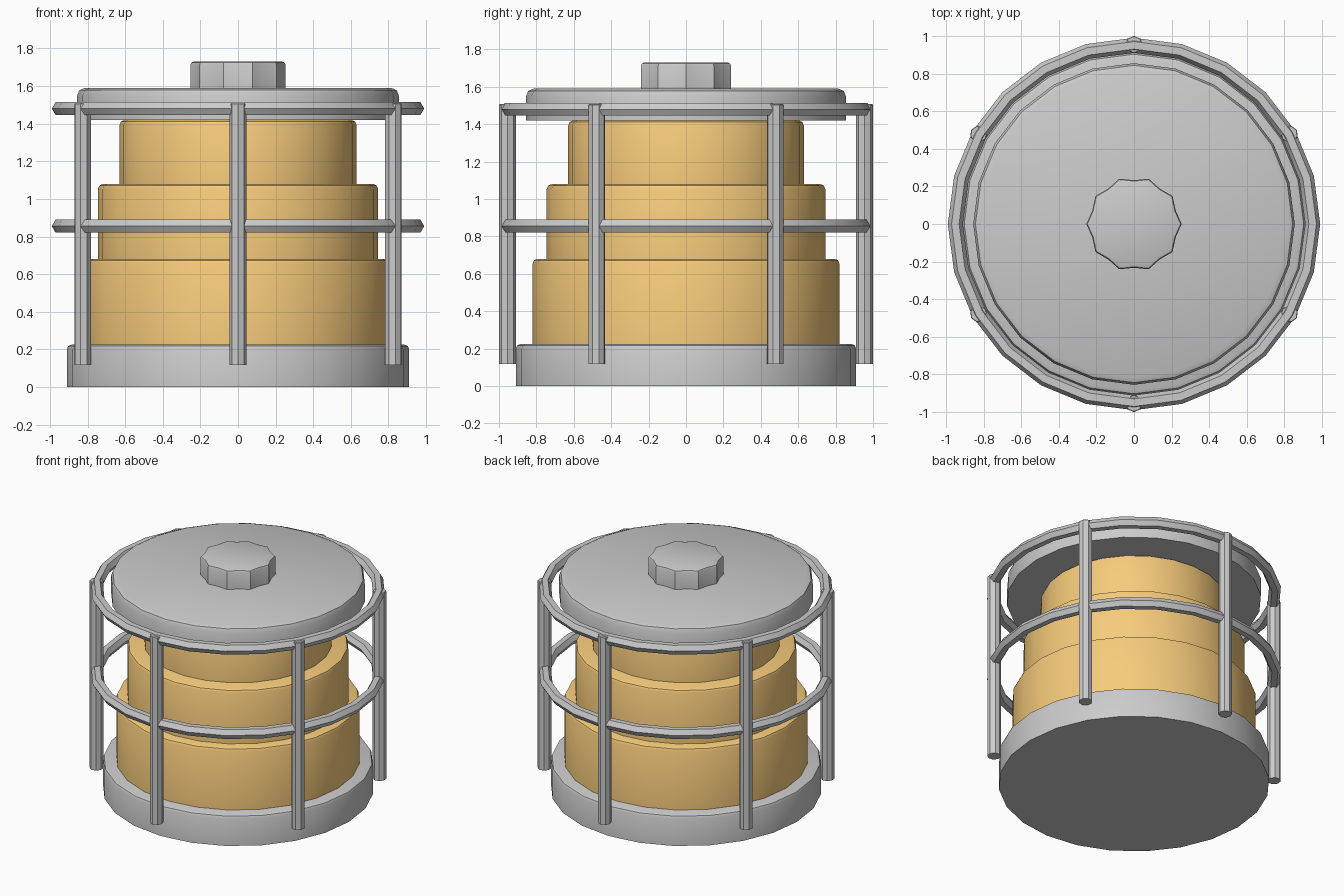
import bpy, bmesh, math

if "Cube" in bpy.data.objects:
    bpy.data.objects.remove(bpy.data.objects["Cube"])

orange = bpy.data.materials.new("orange_body")
orange.diffuse_color = (0.93, 0.6, 0.2, 1)
orange.use_nodes = True
orange.node_tree.nodes["Principled BSDF"].inputs["Base Color"].default_value = orange.diffuse_color


def finish(bm, name, mat=None):
    bmesh.ops.recalc_face_normals(bm, faces=bm.faces)
    mesh = bpy.data.meshes.new(name)
    bm.to_mesh(mesh)
    bm.free()
    ob = bpy.data.objects.new(name, mesh)
    bpy.context.collection.objects.link(ob)
    if mat:
        mesh.materials.append(mat)
    bpy.ops.object.select_all(action='DESELECT')
    ob.select_set(True)
    bpy.context.view_layer.objects.active = ob
    bpy.ops.object.shade_smooth_by_angle(angle=math.radians(32))
    return ob


def disc(name, radii, z0, z1, bevel, mat=None, steps=2):
    """Closed upright prism with a rounded top rim; radii lists one radius per corner."""
    bm = bmesh.new()
    n = len(radii)

    def loop(inset, z):
        return [bm.verts.new(((r - inset) * math.cos(math.tau * i / n),
                              (r - inset) * math.sin(math.tau * i / n), z))
                for i, r in enumerate(radii)]

    loops = [loop(0, z0)]
    for k in range(steps + 1):
        a = math.pi / 2 * k / steps
        loops.append(loop(bevel * (1 - math.cos(a)), z1 - bevel * (1 - math.sin(a))))
    for lo, hi in zip(loops, loops[1:]):
        for i in range(n):
            j = (i + 1) % n
            bm.faces.new((lo[i], lo[j], hi[j], hi[i]))
    bm.faces.new(loops[0][::-1])
    bm.faces.new(loops[-1])
    return finish(bm, name, mat)


def ring(name, major, minor, z, seg=24, sides=6):
    bm = bmesh.new()
    rows = []
    for i in range(seg):
        a = math.tau * i / seg
        row = []
        for k in range(sides):
            b = math.tau * k / sides
            r = major + minor * math.cos(b)
            row.append(bm.verts.new((r * math.cos(a), r * math.sin(a), z + minor * math.sin(b))))
        rows.append(row)
    for i in range(seg):
        p, q = rows[i], rows[(i + 1) % seg]
        for k in range(sides):
            m = (k + 1) % sides
            bm.faces.new((p[k], q[k], q[m], p[m]))
    return finish(bm, name)


# Base plate, stepped body and lid
disc("base", [0.91] * 24, 0, 0.225, 0.025)
disc("lower_body", [0.82] * 24, 0.225, 0.68, 0.025, orange)
disc("middle_body", [0.745] * 24, 0.68, 1.08, 0.028, orange)
disc("upper_body", [0.63] * 24, 1.08, 1.42, 0.028, orange)
disc("lid", [0.855] * 24, 1.42, 1.59, 0.04)

# Scalloped knob with ten lobes
disc("knob", [0.253, 0.233] * 10, 1.59, 1.73, 0.018)

# Cage: two hoops and six posts
ring("middle_hoop", 0.95, 0.04, 0.855)
ring("top_hoop", 0.95, 0.04, 1.48)
for i in range(6):
    a = math.radians(30 + 60 * i)
    post = disc(f"cage_post_{i + 1}", [0.046] * 8, 0.118, 1.508, 0.004, steps=1)
    post.location = (0.954 * math.cos(a), 0.954 * math.sin(a), 0)
    post.rotation_euler.z = a
